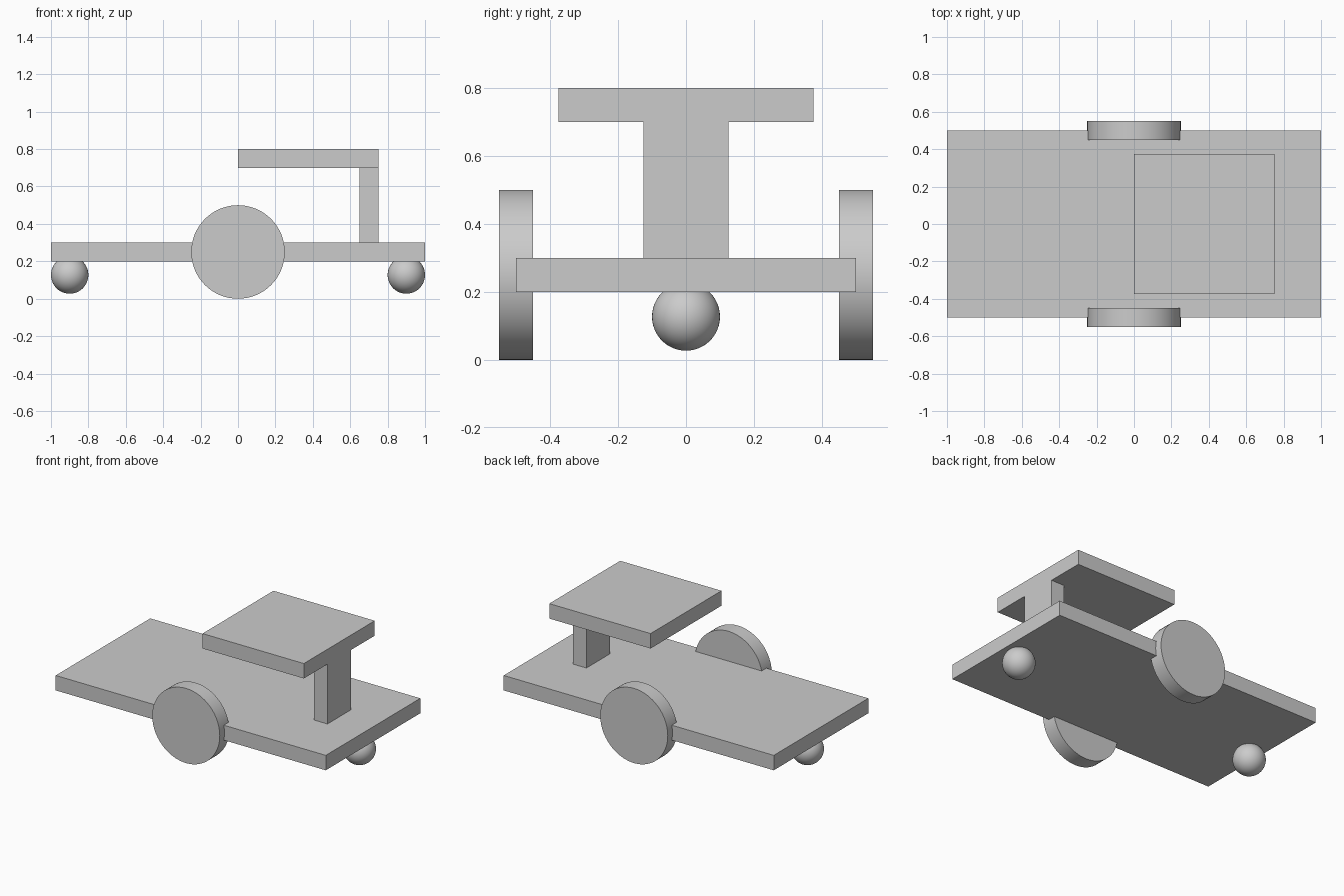
import bpy
import math

cube = bpy.data.objects.get("Cube")
if cube:
    bpy.data.objects.remove(cube, do_unlink=True)

grey = bpy.data.materials.new("light_grey")
grey.use_nodes = True
colour = (0.6, 0.6, 0.6, 1)
grey.diffuse_color = colour
grey.node_tree.nodes["Principled BSDF"].inputs["Base Color"].default_value = colour


def finish(name, smooth=False):
    obj = bpy.context.object
    obj.name = name
    obj.data.materials.append(grey)
    if smooth:
        bpy.ops.object.shade_smooth_by_angle(angle=math.radians(30))
    return obj


def box(name, centre, size):
    bpy.ops.mesh.primitive_cube_add(size=1, location=centre)
    obj = finish(name)
    obj.scale = size
    bpy.ops.object.transform_apply(location=False, rotation=False, scale=True)


# Flat deck, upright post and overhanging top panel
box("deck", (0, 0, 0.25), (2, 1, 0.1))
box("post", (0.7, 0, 0.5), (0.1, 0.25, 0.4))
box("top_panel", (0.375, 0, 0.75), (0.75, 0.75, 0.1))

# Drive wheels, sunk halfway into the deck sides
for name, side in (("front_wheel", -1), ("back_wheel", 1)):
    bpy.ops.mesh.primitive_cylinder_add(vertices=64, radius=0.25, depth=0.1,
                                        location=(0, side * 0.5, 0.25),
                                        rotation=(math.pi / 2, 0, 0))
    finish(name, smooth=True)

# Ball casters under both ends
for name, side in (("right_caster", -1), ("left_caster", 1)):
    bpy.ops.mesh.primitive_uv_sphere_add(segments=48, ring_count=24, radius=0.1,
                                         location=(side * 0.9, 0, 0.127))
    finish(name, smooth=True)
